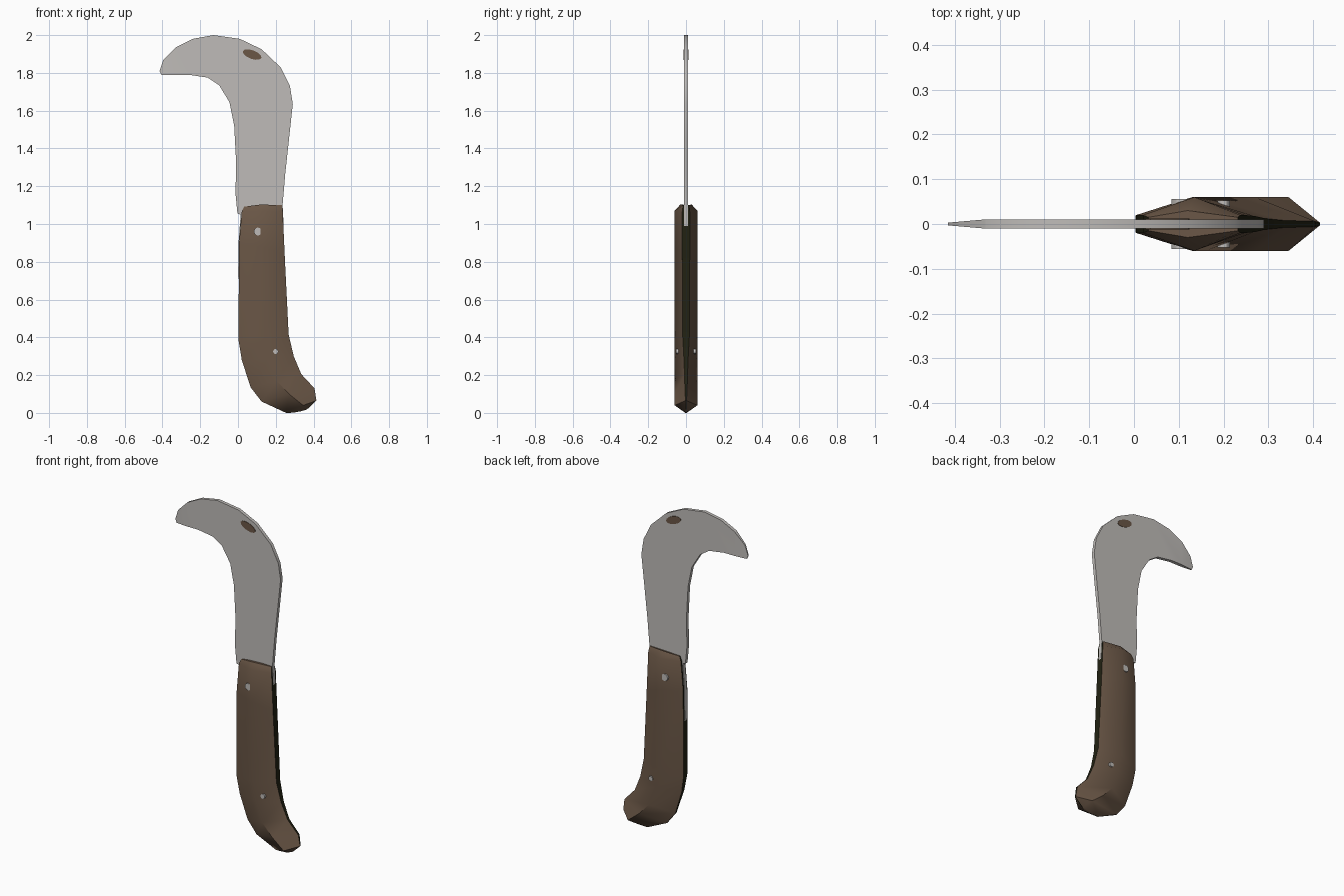
import bpy, bmesh, math
from mathutils import Vector, Matrix

if "Cube" in bpy.data.objects:
    bpy.data.objects.remove(bpy.data.objects["Cube"])


def material(name, rgb):
    m = bpy.data.materials.new(name)
    m.diffuse_color = (*rgb, 1)
    m.use_nodes = True
    m.node_tree.nodes["Principled BSDF"].inputs["Base Color"].default_value = m.diffuse_color
    return m


STEEL = material("steel grey", (0.52, 0.50, 0.48))
WOOD = material("wood brown", (0.145, 0.095, 0.062))
DARK = material("dark seam", (0.015, 0.015, 0.006))


def finish(name, bm, mats, angle=45):
    bmesh.ops.recalc_face_normals(bm, faces=bm.faces[:])
    me = bpy.data.meshes.new(name)
    bm.to_mesh(me)
    bm.free()
    for m in mats:
        me.materials.append(m)
    ob = bpy.data.objects.new(name, me)
    bpy.context.collection.objects.link(ob)
    bpy.ops.object.select_all(action='DESELECT')
    ob.select_set(True)
    bpy.context.view_layer.objects.active = ob
    bpy.ops.object.shade_smooth_by_angle(angle=math.radians(angle))
    return ob


# Hooked blade with its tang running down inside the handle
outline = [(-.415, 1.81), (-.405, 1.79), (-.26, 1.79), (-.16, 1.775), (-.10, 1.735),
           (-.045, 1.645), (-.02, 1.52), (-.01, 1.33), (-.013, 1.16), (-.003, 1.055),
           (.014, 1.05), (.002, .89), (.001, .72), (.08, .40), (.17, .40), (.2415, 1.0),
           (.236, 1.10), (.25, 1.265), (.27, 1.45), (.29, 1.635), (.275, 1.73),
           (.225, 1.83), (.125, 1.925), (.01, 1.98), (-.13, 2.0), (-.24, 1.98),
           (-.33, 1.935), (-.395, 1.87)]
bm = bmesh.new()
bm.faces.new([bm.verts.new((x, -.01, z)) for x, z in outline])
bmesh.ops.bisect_plane(bm, geom=bm.verts[:] + bm.edges[:] + bm.faces[:],
                       plane_co=(-.335, 0, 0), plane_no=(1, 0, 0))
ext = bmesh.ops.extrude_face_region(bm, geom=bm.faces[:])
for v in ext["geom"]:
    if isinstance(v, bmesh.types.BMVert):
        v.co.y = .01
for v in bm.verts:  # thin the tip
    t = max(0, (-.335 - v.co.x) / .08)
    v.co.y *= 1 - .7 * t
finish("blade", bm, [STEEL], 30)

# Handle: loft of six-sided rings
# (left x, z, half seam, ridge x, z, half depth, right x, z, half seam)
stations = [
    (.032, 1.092, .015, .12, 1.103, .03, .232, 1.100, .015),
    (.020, 1.065, .020, .135, 1.070, .06, .237, 1.065, .020),
    (.005, .890, .020, .13, .880, .06, .247, .840, .020),
    (.003, .385, .018, .14, .400, .06, .268, .415, .018),
    (.020, .280, .012, .16, .290, .06, .295, .300, .012),
    (.067, .135, .005, .205, .170, .06, .335, .205, .008),
    (.125, .060, .003, .27, .100, .06, .405, .130, .006),
    (.255, .000, .003, .345, .040, .06, .415, .065, .003),
    (.290, .001, .003, .335, .009, .012, .365, .018, .003)]
bm = bmesh.new()
rings = []
for lx, lz, lg, mx, mz, my, rx, rz, rg in stations:
    pts = [(lx, -lg, lz), (lx, lg, lz), (mx, my, mz),
           (rx, rg, rz), (rx, -rg, rz), (mx, -my, mz)]
    rings.append([bm.verts.new(p) for p in pts])
for a, b in zip(rings, rings[1:]):
    for i in range(6):
        j = (i + 1) % 6
        f = bm.faces.new((a[i], a[j], b[j], b[i]))
        f.material_index = 1 if i in (0, 3) else 0  # seams between the scales
bm.faces.new(rings[0])
bm.faces.new(rings[-1])
finish("handle", bm, [WOOD, DARK], 45)


# Round pins that pass through the full thickness
def pin(name, x, z, rx, rz, half, mat, tilt=0, sides=12):
    bm = bmesh.new()
    bmesh.ops.create_cone(bm, cap_ends=True, segments=sides, radius1=1, radius2=1, depth=2)
    m = (Matrix.Translation((x, 0, z)) @ Matrix.Rotation(math.radians(tilt), 4, 'Y')
         @ Matrix.Diagonal((rx, half, rz, 1)) @ Matrix.Rotation(math.radians(90), 4, 'X'))
    bmesh.ops.transform(bm, matrix=m, verts=bm.verts[:])
    finish(name, bm, [mat], 30)


pin("upper_rivet", .105, .96, .021, .021, .056, STEEL)
pin("lower_rivet", .20, .325, .014, .014, .052, STEEL)
# Brown slot mark near the back of the blade
pin("blade_slot", .075, 1.897, .052, .023, .0125, WOOD, tilt=20)
